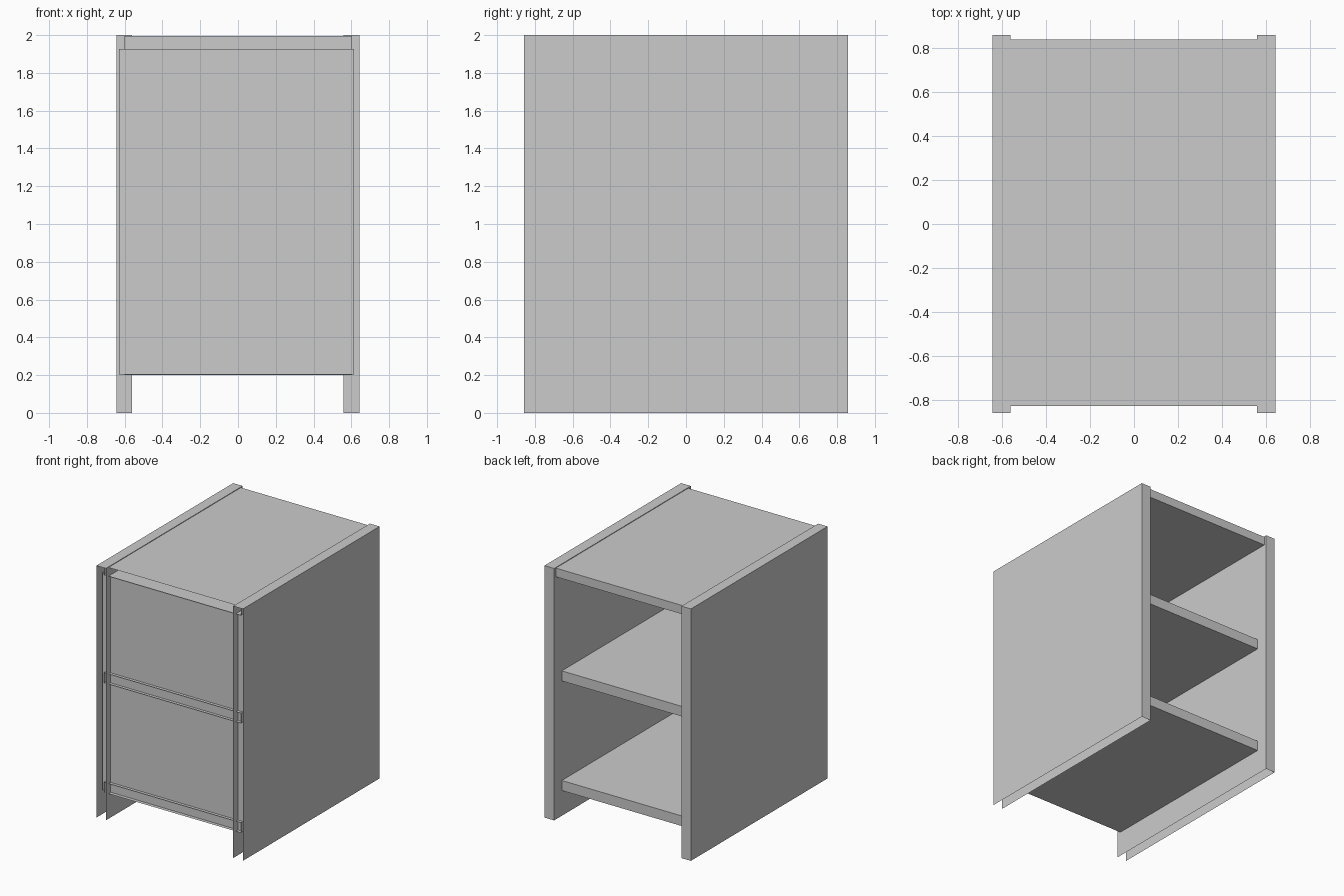
import bpy
import bmesh
from mathutils import Vector

default_cube = bpy.data.objects.get("Cube")
if default_cube:
    bpy.data.objects.remove(default_cube, do_unlink=True)

grey = bpy.data.materials.new("light_grey")
grey.use_nodes = True
colour = (0.6, 0.6, 0.6, 1.0)
grey.diffuse_color = colour
grey.node_tree.nodes["Principled BSDF"].inputs["Base Color"].default_value = colour


def board(name, low, high, open_sides=()):
    """Box between two corners, leaving out faces that point along open_sides."""
    low, high = Vector(low), Vector(high)
    bm = bmesh.new()
    bmesh.ops.create_cube(bm, size=1)
    for v in bm.verts:
        v.co = (low + high) / 2 + v.co * (high - low)
    bm.normal_update()
    hidden = [f for f in bm.faces
              if any(f.normal.dot(Vector(d)) > 0.9 for d in open_sides)]
    bmesh.ops.delete(bm, geom=hidden, context='FACES')
    mesh = bpy.data.meshes.new(name)
    bm.to_mesh(mesh)
    bm.free()
    mesh.materials.append(grey)
    obj = bpy.data.objects.new(name, mesh)
    bpy.context.collection.objects.link(obj)
    return obj


FRONT, DOWN = (0, -1, 0), (0, 0, -1)

# Upright sides, hollow at the front edge and at the foot
board("right_side", (-0.643, -0.857, 0), (-0.56, 0.857, 2), (FRONT, DOWN))
board("left_side", (0.558, -0.857, 0), (0.643, 0.857, 2), (FRONT, DOWN))

# Top and shelves, let into the sides and hollow at the front edge
board("top_board", (-0.6, -0.825, 1.926), (0.603, 0.836, 1.995), (FRONT,))
for name, z in (("middle_shelf", 1.07), ("bottom_shelf", 0.2)):
    board(name, (-0.6, -0.825, z), (0.603, 0.76, z + 0.08), (FRONT,))

# Thin closing panel set just behind the shelf fronts
board("closing_panel", (-0.63, -0.8, 0.202), (0.614, -0.78, 1.926))
